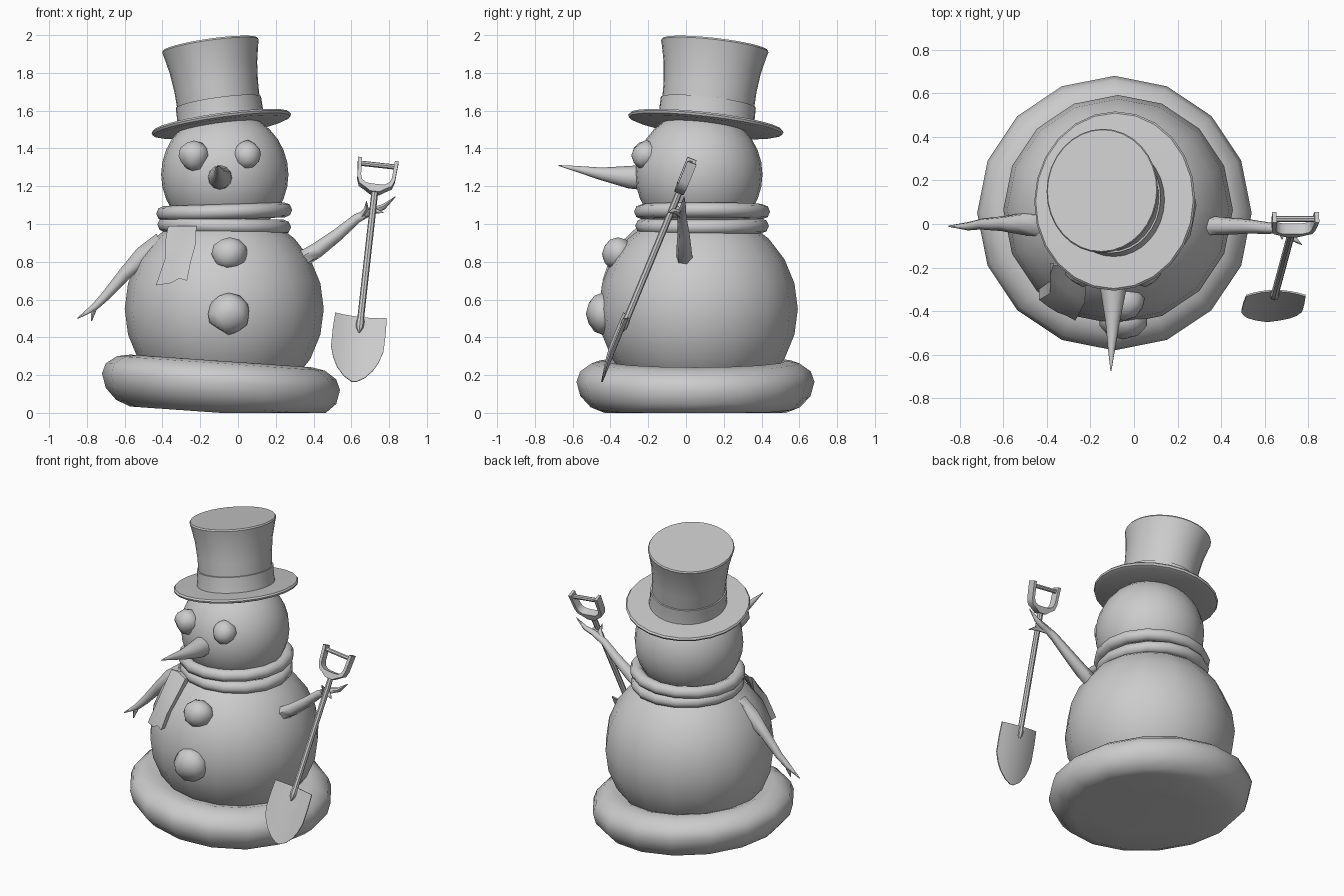
import bpy, bmesh, math, random
from mathutils import Vector, Matrix

if "Cube" in bpy.data.objects:
    bpy.data.objects.remove(bpy.data.objects["Cube"])

random.seed(4)


def finish(name, bm, angle=40):
    bmesh.ops.recalc_face_normals(bm, faces=bm.faces)
    me = bpy.data.meshes.new(name)
    bm.to_mesh(me)
    bm.free()
    ob = bpy.data.objects.new(name, me)
    bpy.context.collection.objects.link(ob)
    bpy.ops.object.select_all(action='DESELECT')
    ob.select_set(True)
    bpy.context.view_layer.objects.active = ob
    bpy.ops.object.shade_smooth_by_angle(angle=math.radians(angle))
    return ob


def skin(bm, rings):
    """Bridge equal-sized vertex rings and cap both ends."""
    n = len(rings[0])
    for a, b in zip(rings, rings[1:]):
        for i in range(n):
            j = (i + 1) % n
            bm.faces.new((a[i], a[j], b[j], b[i]))
    bm.faces.new(rings[0])
    bm.faces.new(rings[-1])


def lathe(name, profile, segs, mat, angle=40, warp=None):
    bm = bmesh.new()
    rings = []
    for r, z in profile:
        ring = []
        for i in range(segs):
            t = 2 * math.pi * i / segs
            p = mat @ Vector((r * math.cos(t), r * math.sin(t), z))
            ring.append(bm.verts.new(warp(p) if warp else p))
        rings.append(ring)
    skin(bm, rings)
    return finish(name, bm, angle)


def tubes(name, paths, segs=6, angle=60):
    """Tapered limbs; every path is a list of (x, y, z, radius)."""
    bm = bmesh.new()
    for path in paths:
        pts = [Vector(p[:3]) for p in path]
        rings = []
        for k, p in enumerate(pts):
            d = (pts[min(k + 1, len(pts) - 1)] - pts[max(k - 1, 0)]).normalized()
            a = d.cross(Vector((0.05, 0.2, 1)) if abs(d.z) < 0.9 else Vector((1, 0, 0))).normalized()
            b = d.cross(a)
            rings.append([bm.verts.new(p + path[k][3] * (math.cos(t) * a + math.sin(t) * b))
                          for t in (2 * math.pi * i / segs for i in range(segs))])
        skin(bm, rings)
    return finish(name, bm, angle)


def ball(name, loc, r, u=16, v=12):
    bm = bmesh.new()
    bmesh.ops.create_uvsphere(bm, u_segments=u, v_segments=v, radius=r,
                              matrix=Matrix.Translation(loc))
    return finish(name, bm, 60)


def coal(name, loc, size):
    bm = bmesh.new()
    bmesh.ops.create_icosphere(bm, subdivisions=2, radius=1)
    dirs = [Vector((random.uniform(-1, 1), random.uniform(-1, 1), random.uniform(-1, 1))).normalized()
            for _ in range(7)]
    for vert in bm.verts:
        # shave lumps to blunt planes
        for d in dirs:
            over = vert.co.dot(d) - 0.85
            if over > 0:
                vert.co -= d * over
        vert.co = Vector(loc) + Vector([c * s for c, s in zip(vert.co, size)])
    return finish(name, bm, 60)


# Snow mound: tilted cushion with its underside flattened on the ground
lathe("snow_base", [(.25, 0), (.48, 0), (.555, .03), (.61, .09), (.63, .165), (.61, .22),
                    (.55, .262), (.48, .275), (.40, .25)], 16,
      Matrix.Translation((-.09, .05, 0)), 60,
      lambda p: Vector((p.x, p.y, max(0, p.z - .07 * (p.x + .09)))))

# Snow balls
ball("body", (-.073, .065, .55), .527)
ball("head", (-.07, .068, 1.262), .337, 24, 16)

# Scarf loops
for name, z, R, tilt in (("scarf_lower", .99, .312, .02), ("scarf_upper", 1.065, .318, -.03)):
    bm = bmesh.new()
    n, m = 16, 8
    mat = Matrix.Translation((-.073, .085, z)) @ Matrix.Rotation(tilt, 4, 'Y')
    vs = [[bm.verts.new(mat @ Vector(((R + .042 * math.cos(b)) * math.cos(a),
                                      (R + .042 * math.cos(b)) * math.sin(a), .04 * math.sin(b))))
           for b in (2 * math.pi * j / m for j in range(m))]
          for a in (2 * math.pi * i / n for i in range(n))]
    for i in range(n):
        for j in range(m):
            bm.faces.new((vs[i][j], vs[(i + 1) % n][j], vs[(i + 1) % n][(j + 1) % m], vs[i][(j + 1) % m]))
    finish(name, bm, 60)

# Scarf tail draped over the body: rows of (left x, left z, right x, right z)
bm = bmesh.new()
rows = [(-.37, .99, -.22, .99), (-.385, .91, -.225, .89), (-.385, .82, -.25, .80), (-.435, .675, -.27, .70)]
grids = []
for off in (.0, .03):
    grid = []
    for k, (xl, zl, xr, zr) in enumerate(rows):
        line = []
        for i in range(5):
            f = i / 4
            x, z = xl + (xr - xl) * f, zl + (zr - zl) * f + (.018 * (i == 3) if k == 3 else 0)
            dx, dz = x + .073, z - .55
            y = .065 - math.sqrt(max((.527 + off) ** 2 - dx * dx - dz * dz, .06))
            line.append(bm.verts.new((x, y - off * .3, z)))
        grid.append(line)
    grids.append(grid)
    for a, b in zip(grid, grid[1:]):
        for i in range(4):
            bm.faces.new((a[i], a[i + 1], b[i + 1], b[i]))
rims = [g[0] + [r[-1] for r in g[1:]] + g[-1][-2::-1] + [r[0] for r in g[-2:0:-1]] for g in grids]
for i in range(len(rims[0])):
    j = (i + 1) % len(rims[0])
    bm.faces.new((rims[0][i], rims[0][j], rims[1][j], rims[1][i]))
finish("scarf_tail", bm)

# Coal eyes and buttons
coal("eye_left", (-.235, -.21, 1.36), (.084, .08, .082))
coal("eye_right", (.052, -.21, 1.365), (.078, .08, .08))
coal("button_upper", (-.045, -.36, .84), (.1, .085, .09))
coal("button_lower", (-.05, -.44, .525), (.115, .09, .112))

# Carrot nose
tubes("nose", [[(-.095, -.2, 1.245, .068), (-.095, -.3, 1.248, .06), (-.098, -.45, 1.266, .033),
                (-.103, -.57, 1.29, .017), (-.106, -.675, 1.31, .002)]], 12)

# Stick arms with twig fingers
tubes("arm_left", [
    [(-.40, 0, .90, .06), (-.50, .002, .83, .055), (-.60, .002, .735, .036), (-.70, 0, .62, .026),
     (-.76, -.01, .56, .02), (-.85, -.01, .5, .003)],
    [(-.73, -.005, .59, .02), (-.765, -.01, .54, .015), (-.775, -.02, .487, .003)]])
tubes("arm_right", [
    [(.35, -.008, .82, .045), (.42, -.01, .862, .042), (.53, -.012, .945, .034), (.63, -.02, 1.03, .026),
     (.71, -.02, 1.07, .02), (.77, -.015, 1.09, .016), (.834, -.01, 1.145, .002)],
    [(.67, -.02, 1.05, .02), (.73, -.065, 1.07, .015), (.77, -.095, 1.06, .002)],
    [(.65, -.02, 1.04, .02), (.68, -.045, 1.08, .014), (.68, -.07, 1.12, .002)]])

# Top hat: tilted and slightly oval
up = Vector((-.14, .115, 1)).normalized()
hat = (Matrix.Translation((-.088, .105, 1.53)) @ up.to_track_quat('Z', 'Y').to_matrix().to_4x4())
hat = (Matrix.Translation((-.088, .105, 1.53))
       @ Vector((0, 0, 1)).rotation_difference(up).to_matrix().to_4x4()
       @ Matrix.Diagonal((1, 1.11, 1, 1)))
lathe("hat_brim", [(.1, -.018), (.345, -.018), (.368, -.01), (.373, .002), (.365, .012), (.1, .018)], 24, hat)
lathe("hat_band", [(.2, .0), (.234, .0), (.229, .05), (.228, .115), (.2, .118)], 32, hat)
lathe("hat_crown", [(.21, .0), (.22, .1), (.223, .2), (.233, .3), (.252, .395), (.258, .418), (.253, .427)],
      32, hat)

# Shovel frame: u across, v up the shaft from the blade tip, w towards the front
axis = Vector((.13, .475, 1.165)).normalized()
side = Vector((.993, 0, -.111)).normalized()
front = side.cross(axis)
tip = Vector((.612, -.445, .165))


def sh(u, v, w):
    return tip + side * u + axis * v + front * w


def rod(*pts):
    return [(*sh(*p[:3]), p[3]) for p in pts]


# Blade: curved plate
bm = bmesh.new()
outline = [(0, .012), (.025, .055), (.07, .096), (.12, .122), (.18, .14), (.28, .141), (.37, .137)]
rings = []
for v, hw in outline:
    us = [hw * (i / 4 - 1) for i in range(9)]
    rings.append([bm.verts.new(sh(u, v, 1.3 * u * u + .004)) for u in us]
                 + [bm.verts.new(sh(u, v, 1.3 * u * u - .004)) for u in reversed(us)])
skin(bm, rings)
finish("shovel_blade", bm)

# Shaft with pointed socket
tubes("shovel_shaft", [rod((0, .28, .004, .004), (0, .31, .004, .02), (0, .345, .004, .022),
                           (0, .36, .004, .018), (0, 1.1, 0, .018))], 8, 40)

# D-shaped grip: U bracket plus crossbar
bm = bmesh.new()
outer = [(-.108, 1.27), (-.1, 1.16), (-.088, 1.125), (-.055, 1.105), (-.025, 1.085)]
inner = [(-.088, 1.27), (-.082, 1.17), (-.073, 1.145), (-.05, 1.13), (-.025, 1.127)]
outer += [(-u, v) for u, v in reversed(outer)]
inner += [(-u, v) for u, v in reversed(inner)]
skin(bm, [[bm.verts.new(sh(*o, w)) if k < 2 else bm.verts.new(sh(*n, w))
           for k, w in enumerate((-.026, .026, .026, -.026))] for o, n in zip(outer, inner)])
finish("shovel_grip", bm)
tubes("shovel_crossbar", [rod((-.1, 1.245, 0, .014), (.1, 1.245, 0, .014))], 8, 40)
